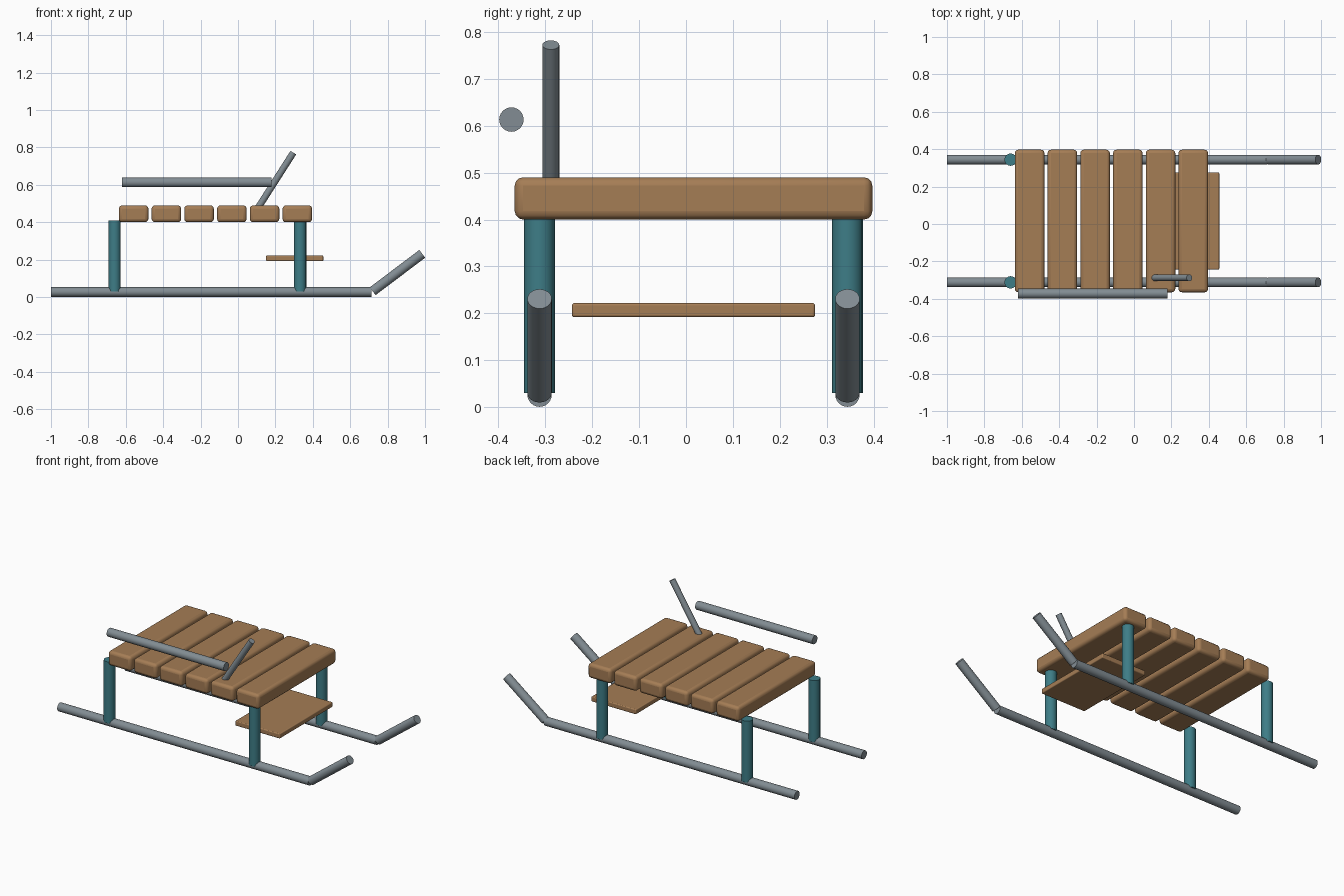
import bpy
import math
from mathutils import Vector

cube = bpy.data.objects.get("Cube")
if cube:
    bpy.data.objects.remove(cube, do_unlink=True)


def material(name, rgb):
    mat = bpy.data.materials.new(name)
    mat.use_nodes = True
    mat.diffuse_color = (*rgb, 1)
    bsdf = mat.node_tree.nodes["Principled BSDF"]
    bsdf.inputs["Base Color"].default_value = (*rgb, 1)
    return mat


wood = material("warm wood", (0.376, 0.205, 0.091))
steel = material("grey steel", (0.223, 0.265, 0.292))
teal = material("teal paint", (0.048, 0.205, 0.242))


def tube(name, start, end, radius, mat, sides=24):
    """Solid round bar between two points."""
    start, end = Vector(start), Vector(end)
    axis = end - start
    bpy.ops.mesh.primitive_cylinder_add(
        vertices=sides, radius=radius, depth=axis.length,
        location=(start + end) / 2,
        rotation=axis.to_track_quat("Z", "Y").to_euler())
    obj = bpy.context.object
    obj.name = name
    obj.data.materials.append(mat)
    bpy.ops.object.shade_smooth_by_angle(angle=math.radians(40))
    return obj


def board(name, low, high, bevel):
    """Wooden board with rounded edges, given by two opposite corners."""
    low, high = Vector(low), Vector(high)
    bpy.ops.mesh.primitive_cube_add(size=1, location=(low + high) / 2)
    obj = bpy.context.object
    obj.name = name
    obj.scale = high - low
    bpy.ops.object.transform_apply(location=False, rotation=False, scale=True)
    obj.data.materials.append(wood)
    mod = obj.modifiers.new("rounded edges", "BEVEL")
    mod.width = bevel
    mod.segments = 3
    bpy.ops.object.shade_smooth_by_angle(angle=math.radians(40))
    return obj


# Runners with upturned tips, and the legs standing on them
for side, y in (("right", -0.312), ("left", 0.344)):
    tube(f"{side}_runner", (-1, y, 0.027), (0.715, y, 0.027), 0.026, steel)
    tube(f"{side}_runner_tip", (0.72, y, 0.031), (0.985, y, 0.231), 0.026, steel)
    for end, x in (("rear", -0.66), ("front", 0.332)):
        tube(f"{side}_{end}_leg", (x, y, 0.03), (x, y, 0.41), 0.033, teal, 16)

# Seat planks
for i in range(6):
    x = -0.558 + 0.175 * i
    board(f"seat_plank_{i + 1}", (x - 0.079, -0.365, 0.4),
          (x + 0.079, 0.397, 0.49), 0.018)

# Footboard
board("footboard", (0.15, -0.243, 0.192), (0.456, 0.275, 0.222), 0.005)

# Side rail and slanted lever
tube("side_rail", (-0.62, -0.372, 0.613), (0.18, -0.372, 0.613), 0.026, steel)
tube("lever", (0.103, -0.288, 0.47), (0.296, -0.288, 0.772), 0.018, steel)
